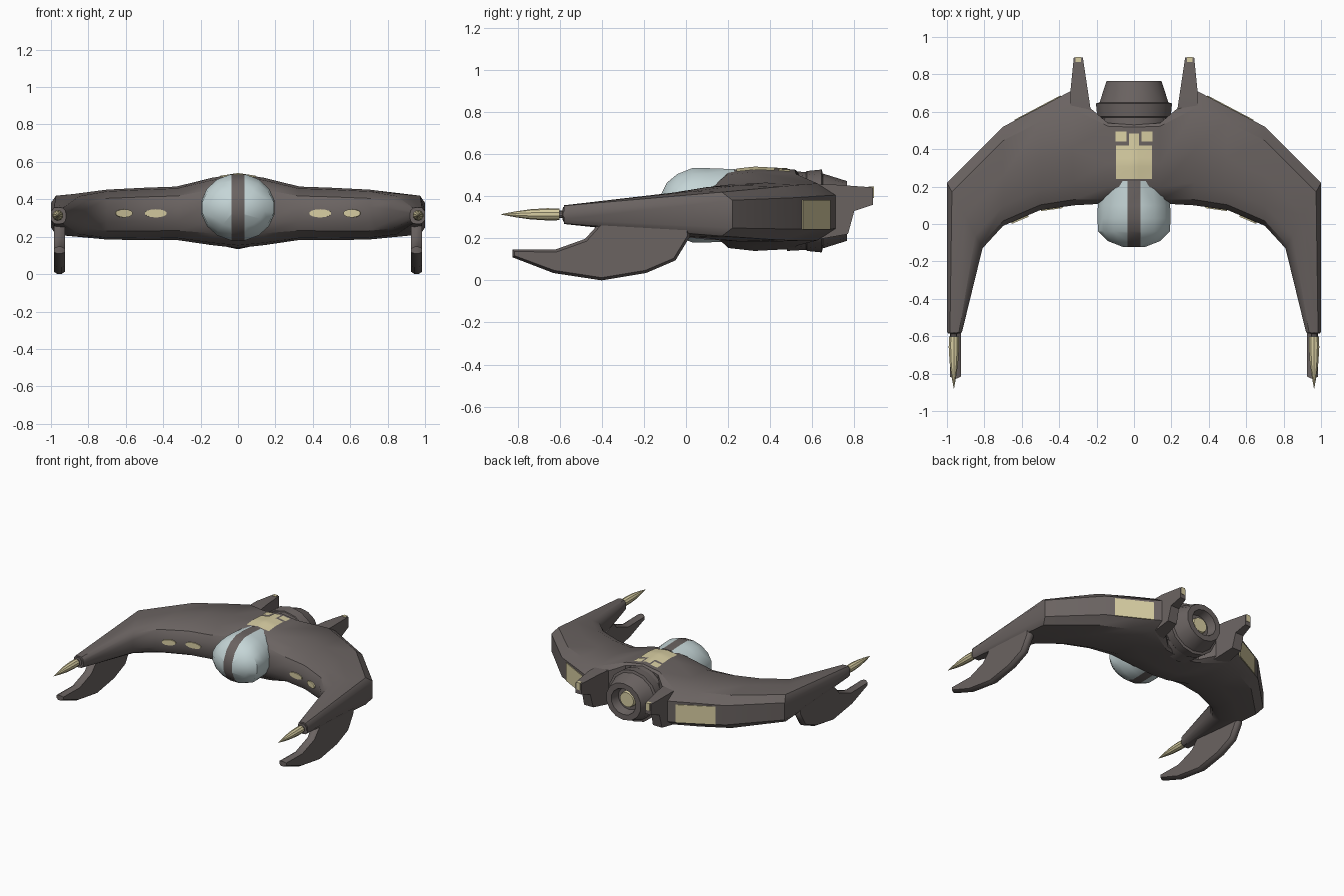
import bpy, bmesh, math
from mathutils import Vector
from mathutils.bvhtree import BVHTree

if "Cube" in bpy.data.objects:
    bpy.data.objects.remove(bpy.data.objects["Cube"])


def material(name, rgb):
    m = bpy.data.materials.new(name)
    m.diffuse_color = (*rgb, 1)
    m.use_nodes = True
    m.node_tree.nodes["Principled BSDF"].inputs["Base Color"].default_value = m.diffuse_color
    return m


HULL = material("hull_taupe", (0.145, 0.125, 0.12))
TAN = material("pale_tan", (0.68, 0.61, 0.36))
GLASS = material("pale_glass", (0.56, 0.67, 0.68))


def finish(name, bm, mats, angle=35, recalc=True):
    if recalc:
        bmesh.ops.recalc_face_normals(bm, faces=bm.faces)
    me = bpy.data.meshes.new(name)
    bm.to_mesh(me)
    bm.free()
    for m in mats:
        me.materials.append(m)
    ob = bpy.data.objects.new(name, me)
    bpy.context.collection.objects.link(ob)
    bpy.ops.object.select_all(action='DESELECT')
    ob.select_set(True)
    bpy.context.view_layer.objects.active = ob
    bpy.ops.object.shade_smooth_by_angle(angle=math.radians(angle))
    return ob


def loft(rings, tan_from=None):
    """Skin a list of equal-length rings and cap both ends."""
    bm = bmesh.new()
    vr = [[bm.verts.new(p) for p in r] for r in rings]
    n = len(vr[0])
    for k, (a, b) in enumerate(zip(vr, vr[1:])):
        for i in range(n):
            f = bm.faces.new((a[i], a[(i + 1) % n], b[(i + 1) % n], b[i]))
            f.material_index = int(tan_from is not None and k >= tan_from)
    bm.faces.new(vr[0])
    bm.faces.new(vr[-1]).material_index = int(tan_from is not None)
    return bm


def ring(y, rx, rz, cx, cz, n):
    return [(cx + rx * math.cos(t), y, cz + rz * math.sin(t))
            for t in (2 * math.pi * (i + 0.5) / n for i in range(n))]


def box(name, centre, size, turn, mat):
    bm = bmesh.new()
    bmesh.ops.create_cube(bm, size=1)
    for v in bm.verts:
        v.co = Vector((v.co.x * size[0], v.co.y * size[1], v.co.z * size[2]))
    ob = finish(name, bm, [mat])
    ob.location = centre
    ob.rotation_euler.z = turn
    return ob


# Crescent wing: front edge, back edge, top, bottom, rear chamfer start, rear face height
stations = [
    ((0, .12), (0, .53), .537, .14, .97, .9),
    ((.14, .11), (.14, .54), .515, .155, .96, .85),
    ((.32, .10), (.34, .71), .468, .183, .86, .56),
    ((.5, .075), (.5, .625), .462, .182, .86, .56),
    ((.7, -.01), (.7, .52), .452, .185, .86, .56),
    ((.81, -.13), (1.0, .22), .425, .205, .86, .6),
    ((.92, -.58), (1.0, -.58), .357, .268, .8, .5),
]


def section(s, side):
    (fx, fy), (bx, by), zt, zb, uc, vb = s
    upper = [(0, .3), (.05, .65), (.2, .93), (.5, 1), (uc, .95), (1, vb)]
    pts = upper + [(u, -v) for u, v in reversed(upper)]
    zc, h = (zt + zb) / 2, (zt - zb) / 2
    return [(side * (fx + (bx - fx) * u), fy + (by - fy) * u, zc + h * v) for u, v in pts]


bm = loft([section(s, -1) for s in reversed(stations[1:])] + [section(s, 1) for s in stations])
bmesh.ops.recalc_face_normals(bm, faces=bm.faces)
hull_tree = BVHTree.FromBMesh(bm)
finish("crescent_wing", bm, [HULL])

# Cockpit bubble with a central dark frame
bubble = [(.23, .175, .175), (.1, .197, .18), (.03, .2, .18), (-.04, .195, .152),
          (-.09, .145, .11), (-.123, .06, .045)]
bm = loft([ring(y, rx, rz, 0, .357, 16) for y, rx, rz in bubble])
for x in (-.036, .036):
    bmesh.ops.bisect_plane(bm, geom=bm.verts[:] + bm.edges[:] + bm.faces[:],
                           plane_co=(x, 0, 0), plane_no=(1, 0, 0))
for f in bm.faces:
    f.material_index = int(abs(f.calc_center_median().x) < .036)
finish("cockpit_bubble", bm, [GLASS, HULL], 30)

# Engine nozzle with a glowing core
nozzle = [(.48, .19), (.57, .185), (.575, .19), (.645, .197), (.65, .178), (.765, .142),
          (.765, .10), (.70, .085), (.70, .06), (.725, .055)]
finish("engine_nozzle", loft([ring(y, r * 1.06, r, 0, .33, 14) for y, r in nozzle], 8),
       [HULL, TAN])
box("engine_flange", (0, .545, .33), (.44, .045, .22), 0, HULL)

# Dorsal panels draped on the hull
for k, (x0, x1, y0, y1) in enumerate([(-.095, .095, .24, .42), (-.1, -.04, .44, .495),
                                      (-.028, .028, .42, .485), (.04, .1, .44, .495)]):
    bm = bmesh.new()
    n = 8
    g = []
    for j in range(n + 1):
        row = []
        for i in range(n + 1):
            x, y = x0 + (x1 - x0) * i / n, y0 + (y1 - y0) * j / n
            hit = hull_tree.ray_cast(Vector((x, y, 2)), Vector((0, 0, -1)))[0]
            row.append(bm.verts.new((x, y, hit.z + .004)))
        g.append(row)
    for j in range(n):
        for i in range(n):
            bm.faces.new((g[j][i], g[j][i + 1], g[j + 1][i + 1], g[j + 1][i]))
    finish(f"dorsal_panel_{k}", bm, [TAN], recalc=False)

blade = [(-.825, .147), (-.825, .11), (-.63, .035), (-.4, 0), (-.19, .035), (-.05, .095),
         (.02, .21), (.01, .275), (-.4, .285), (-.48, .197), (-.62, .147)]
fin = [(.5, .455), (.71, .455), (.89, .442), (.89, .36), (.8, .33), (.77, .22), (.6, .19)]
gun = [(-.56, .034), (-.585, .034), (-.587, .018), (-.602, .018), (-.602, .028), (-.66, .029),
       (-.74, .024), (-.81, .014), (-.88, .001)]

for side, tag in ((-1, "left"), (1, "right")):
    # Hooked blade under each wing tip, thin at its edge
    bm = loft([[(side * .955 + d, y, z) for y, z in blade] for d in (-.01, .01)])
    caps = [f for f in bm.faces if len(f.verts) == len(blade)]
    bmesh.ops.recalc_face_normals(bm, faces=bm.faces)
    bmesh.ops.inset_individual(bm, faces=caps, thickness=.013, depth=.02)
    finish(tag + "_blade", bm, [HULL])

    # Tip cannon with a pale spike
    finish(tag + "_tip_cannon", loft([ring(y, r, r, side * .963, .314, 10) for y, r in gun], 3),
           [HULL, TAN])

    # Rear prong with a pale end
    inner = [(side * (.215 + (y - .5) * .15), y, z) for y, z in fin]
    outer = [(side * (.34 - max(0, y - .71) * .1), y, z) for y, z in fin]
    finish(tag + "_rear_prong", loft([inner, outer]), [HULL])
    box(tag + "_prong_end", (side * .298, .88, .419), (.03, .027, .055), 0, TAN)

    # Pale panel on the trailing face
    box(tag + "_rear_panel", (side * .515, .6185, .313), (.28, .008, .14),
        side * math.atan2(-.19, .36), TAN)

    # Oval lights along the leading edge
    for k, (x, y, w, slope) in enumerate([(.44, .083, .12, -.139), (.61, .0255, .1, -.425)]):
        bm = bmesh.new()
        bmesh.ops.create_cone(bm, cap_ends=True, segments=14, radius1=.5, radius2=.5, depth=1)
        for v in bm.verts:
            v.co = Vector((v.co.x * w, v.co.z * .012, v.co.y * .044))
        ob = finish(f"{tag}_front_light_{k}", bm, [TAN])
        ob.location = (side * x, y, .325)
        ob.rotation_euler.z = side * math.atan(slope)
